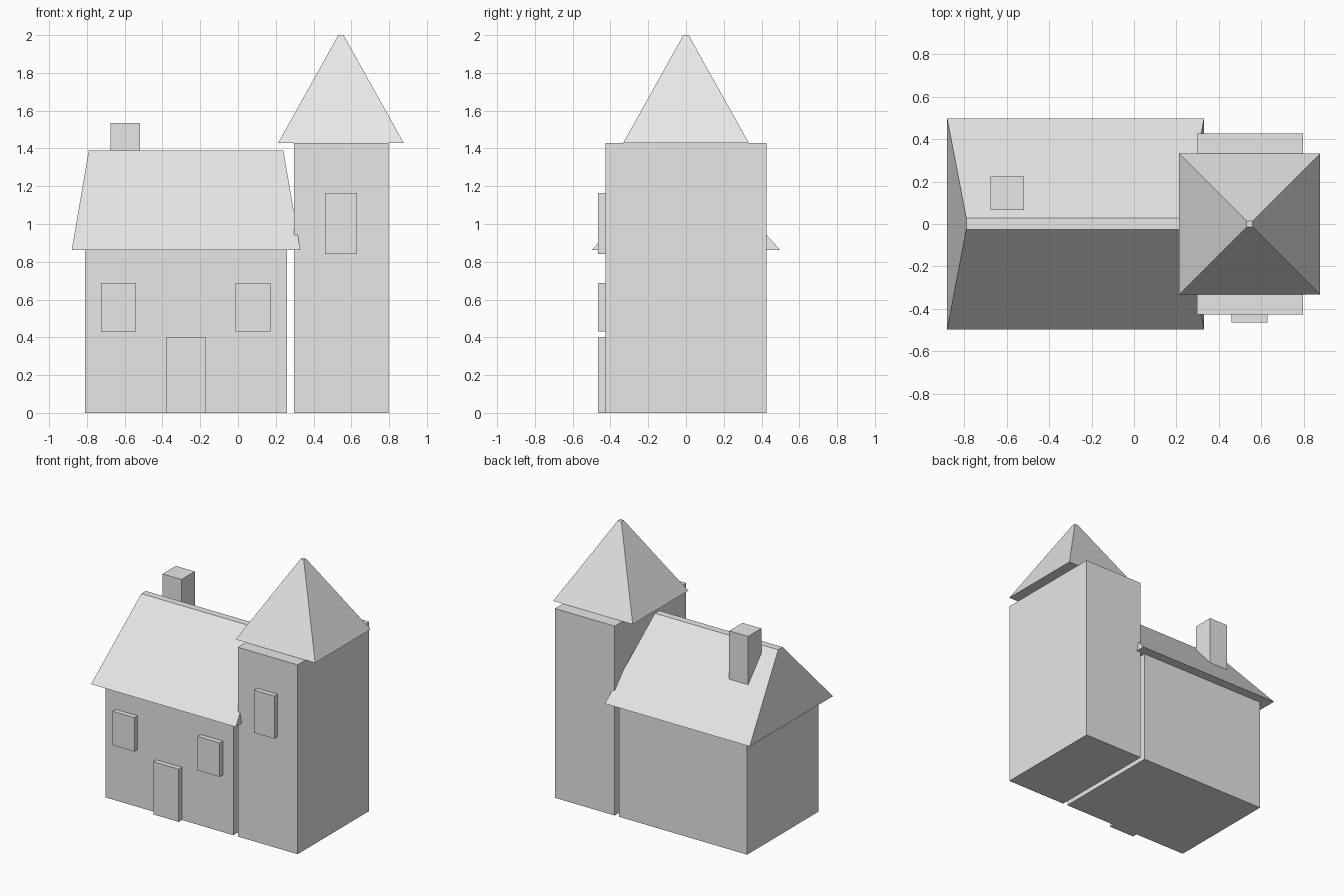
import bpy

default_cube = bpy.data.objects.get("Cube")
if default_cube:
    bpy.data.objects.remove(default_cube, do_unlink=True)

# Single plain colour
grey = bpy.data.materials.new("light_grey")
grey.use_nodes = True
COLOUR = (0.8, 0.8, 0.8, 1)
grey.diffuse_color = COLOUR
grey.node_tree.nodes["Principled BSDF"].inputs["Base Color"].default_value = COLOUR


def frustum(name, base, top, z0, z1):
    """Block between two rectangles, each given as (x0, x1, y0, y1)."""
    verts = []
    for (x0, x1, y0, y1), z in ((base, z0), (top, z1)):
        verts += [(x0, y0, z), (x1, y0, z), (x1, y1, z), (x0, y1, z)]
    sides = [(i, (i + 1) % 4, (i + 1) % 4 + 4, i + 4) for i in range(4)]
    mesh = bpy.data.meshes.new(name)
    mesh.from_pydata(verts, [], [(3, 2, 1, 0), (4, 5, 6, 7)] + sides)
    mesh.materials.append(grey)
    obj = bpy.data.objects.new(name, mesh)
    bpy.context.collection.objects.link(obj)
    return obj


def box(name, rect, z0, z1):
    return frustum(name, rect, rect, z0, z1)


WALL = 0.427      # half depth of house and tower
FRONT = -0.465    # front of door and window panels

# House
box("house_walls", (-0.81, 0.26, -WALL, WALL), 0, 0.863)
frustum("house_roof", (-0.88, 0.33, -0.497, 0.497),
        (-0.79, 0.24, -0.025, 0.028), 0.863, 1.39)
box("chimney", (-0.676, -0.518, 0.066, 0.224), 1.1, 1.535)

# Tower
box("tower_walls", (0.297, 0.797, -WALL, WALL), 0, 1.43)
frustum("tower_roof", (0.213, 0.877, -0.332, 0.332),
        (0.531, 0.559, -0.014, 0.014), 1.43, 2.0)

# Door and windows standing proud of the front walls
for name, x0, x1, z0, z1 in (
        ("door", -0.382, -0.17, 0, 0.398),
        ("right_window", -0.725, -0.54, 0.432, 0.688),
        ("left_window", -0.012, 0.173, 0.432, 0.688),
        ("tower_window", 0.46, 0.629, 0.842, 1.164)):
    box(name, (x0, x1, FRONT, -WALL + 0.02), z0, z1)
